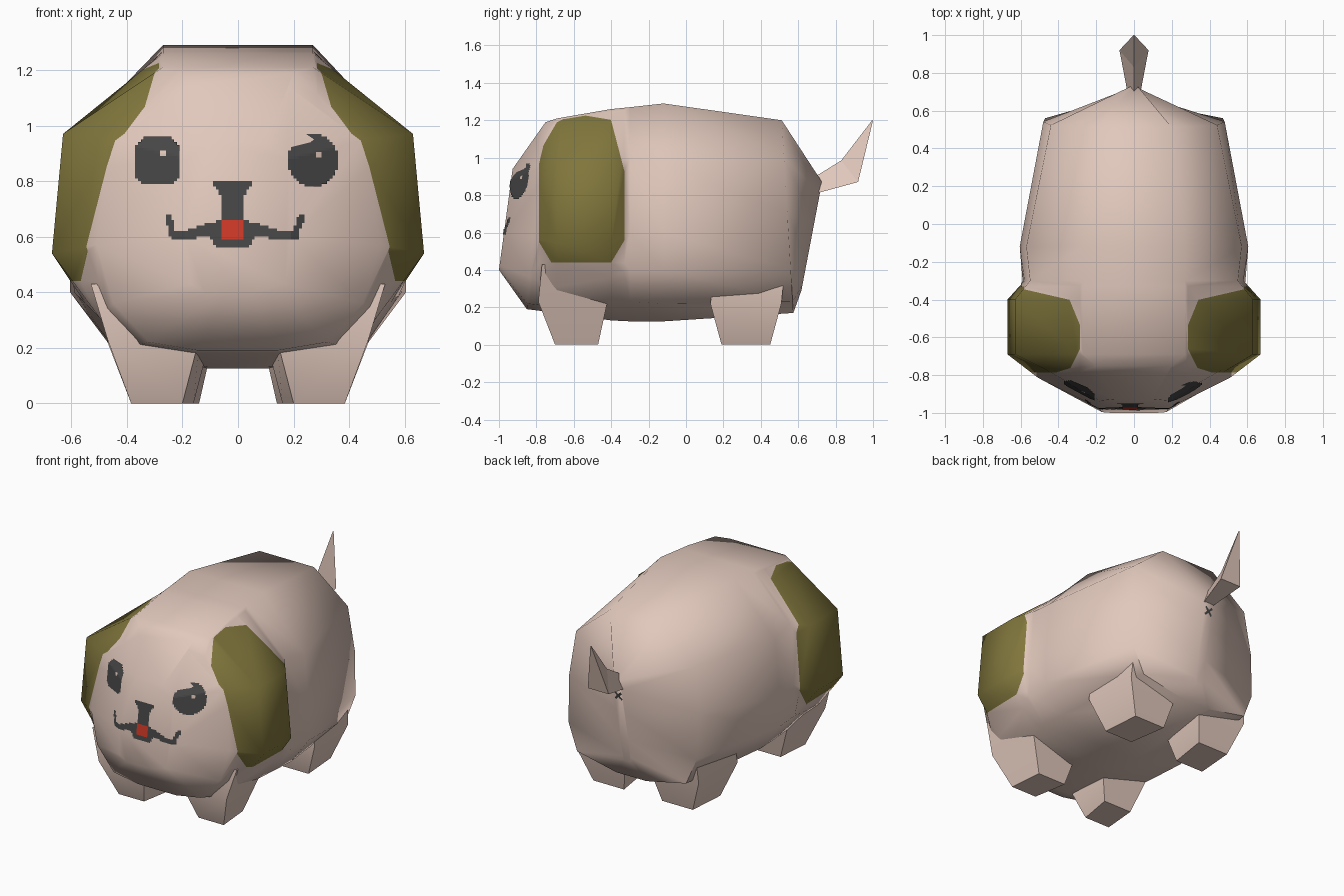
import bpy, bmesh, math
from mathutils import Vector
from mathutils.bvhtree import BVHTree

if "Cube" in bpy.data.objects:
    bpy.data.objects.remove(bpy.data.objects["Cube"])


def material(name, rgb):
    m = bpy.data.materials.new(name)
    m.diffuse_color = (*rgb, 1)
    m.use_nodes = True
    m.node_tree.nodes["Principled BSDF"].inputs["Base Color"].default_value = m.diffuse_color
    return m


PINK = material("pale_pink", (0.75, 0.575, 0.50))
OLIVE = material("olive", (0.215, 0.18, 0.045))
DARK = material("charcoal", (0.062, 0.062, 0.062))
RED = material("red", (0.62, 0.04, 0.02))


def make_object(name, bm, mats, angle=None):
    me = bpy.data.meshes.new(name)
    bm.to_mesh(me)
    ob = bpy.data.objects.new(name, me)
    bpy.context.collection.objects.link(ob)
    for m in mats:
        me.materials.append(m)
    if angle:
        bpy.ops.object.select_all(action='DESELECT')
        ob.select_set(True)
        bpy.context.view_layer.objects.active = ob
        bpy.ops.object.shade_smooth_by_angle(angle=math.radians(angle))
    return ob


def loft(rings):
    """Skin closed rings of equal length and cap both ends."""
    bm = bmesh.new()
    vs = [[bm.verts.new(p) for p in r] for r in rings]
    n = len(vs[0])
    for a, b in zip(vs, vs[1:]):
        for i in range(n):
            j = (i + 1) % n
            bm.faces.new((a[i], a[j], b[j], b[i]))
    bm.faces.new(vs[0])
    bm.faces.new(vs[-1])
    bmesh.ops.recalc_face_normals(bm, faces=bm.faces)
    return bm


# Body and head: y at z = 0.4, lean of the ring, half outline (x, z) top to bottom
SECTIONS = [
    (-1.00, 0.135, (.10, .94), (.18, .88), (.19, .60), (.17, .43), (.12, .40), (.05, .40)),
    (-0.83, 0.10, (.20, 1.19), (.46, .95), (.51, .57), (.45, .36), (.32, .22), (.14, .19)),
    (-0.69, 0.00, (.27, 1.21), (.63, .97), (.67, .54), (.50, .31), (.40, .20), (.14, .17)),
    (-0.40, 0.00, (.27, 1.26), (.63, .97), (.67, .54), (.55, .36), (.45, .22), (.11, .13)),
    (-0.30, 0.00, (.27, 1.27), (.55, 1.0), (.58, .60), (.59, .40), (.47, .23), (.11, .125)),
    (-0.12, 0.00, (.27, 1.29), (.57, .97), (.605, .60), (.605, .40), (.47, .22), (.11, .125)),
    (0.56, -0.06, (.20, 1.20), (.44, 1.0), (.48, .70), (.47, .40), (.40, .23), (.11, .17)),
    (0.638, 0.19, (.02, .87), (.03, .81), (.03, .65), (.03, .45), (.03, .32), (.02, .29)),
]
rings = []
for y0, lean, *half in SECTIONS:
    right = [(x, y0 + lean * (z - .4), z) for x, z in half]
    rings.append(right + [(-x, y, z) for x, y, z in reversed(right)])
bm = loft(rings)
surface = BVHTree.FromBMesh(bm)

# Ear patches cut into the head: planes as point and outward normal
EAR_PLANES = [
    ((0, -.785, 0), (0, -1, 0)), ((0, -.33, 0), (0, 1, 0)),
    ((0, 0, .44), (0, 0, -1)), ((.285, 0, 0), (-1, 0, 0)),
    ((0, -.79, .95), (0, -.25, .06)), ((0, -.33, .93), (0, .23, .06)),
    ((.28, -.55, 0), (-.17, .07, 0)), ((.28, -.65, 0), (-.1, -.05, 0)),
    ((0, -.78, .54), (0, -.1, -.06)), ((0, -.34, .54), (0, .1, -.06)),
]
for side in (1, -1):
    faces = [f for f in bm.faces if f.calc_center_median().x * side > 0.05]
    for co, no in EAR_PLANES:
        co, no = Vector((co[0] * side, *co[1:])), Vector((no[0] * side, *no[1:]))
        geom = set(faces)
        for f in faces:
            geom.update(f.edges)
            geom.update(f.verts)
        cut = bmesh.ops.bisect_plane(bm, geom=list(geom), dist=1e-5, plane_co=co, plane_no=no)
        found = {f for f in cut['geom'] if isinstance(f, bmesh.types.BMFace)}
        faces = [f for f in found if (f.calc_center_median() - co).dot(no) < 0]
    for f in faces:
        f.material_index = 1
make_object("body", bm, [PINK, OLIVE], 70)

# Legs: tapered blocks, each level is x0, x1, y0, y1, z
FRONT = [(.20, .385, -.70, -.47, 0), (.14, .47, -.79, -.42, .23), (.20, .53, -.77, -.38, .43)]
BACK = [(.18, .385, .19, .45, 0), (.13, .47, .13, .51, .22), (.20, .46, .16, .53, .42)]
for name, levels in (("front_leg", FRONT), ("back_leg", BACK)):
    for side, label in ((1, "right"), (-1, "left")):
        # the rear edge of each foot sits slightly closer to the middle
        leg = loft([[(side * x0, y0, z), (side * x1, y0, z),
                     (side * (x1 - .02), y1, z), (side * (x0 - .04), y1, z)]
                    for x0, x1, y0, y1, z in levels])
        make_object(f"{name}_{label}", leg, [PINK], 35)

# Tail: bent three-sided spike
tail = loft([[(0, .66, .88), (.035, .70, .81), (-.035, .70, .81)],
             [(0, .83, .985), (.077, .92, .87), (-.077, .92, .87)],
             [(0, .995, 1.2), (.002, 1, 1.2), (-.002, 1, 1.2)]])
make_object("tail", tail, [PINK])


# Painted details: thin pixel plates laid on the body surface
def decal(name, inside, box, mat, lift=.004, cell=.01, facing=-1):
    x0, x1, z0, z1 = box
    d = bmesh.new()
    verts = {}

    def vert(i, j):
        if (i, j) not in verts:
            x, z = x0 + i * cell, z0 + j * cell
            hit = surface.ray_cast(Vector((x, 3 * facing, z)), Vector((0, -facing, 0)))[0]
            verts[i, j] = d.verts.new((x, hit.y + facing * lift, z)) if hit else None
        return verts[i, j]

    for i in range(round((x1 - x0) / cell)):
        for j in range(round((z1 - z0) / cell)):
            if inside(x0 + (i + .5) * cell, z0 + (j + .5) * cell):
                q = [vert(i, j), vert(i + 1, j), vert(i + 1, j + 1), vert(i, j + 1)]
                if all(q):
                    d.faces.new(q if facing < 0 else q[::-1])
    make_object(name, d, [mat])


def strokes(*lines):
    """Test for points near any line (xa, za, xb, zb, radius)."""
    def inside(x, z):
        p = Vector((x, z))
        for xa, za, xb, zb, r in lines:
            a, ab = Vector((xa, za)), Vector((xb - xa, zb - za))
            t = max(0, min(1, (p - a).dot(ab) / ab.length_squared))
            if (p - a - ab * t).length < r:
                return True
        return False
    return inside


def everywhere(x, z):
    return True


decal("eye_right", lambda x, z: math.hypot((x - .27) / .093, (z - .875) / .097) < 1,
      (.17, .37, .77, .98), DARK)
decal("eye_left", lambda x, z: abs(x + .29) + abs(z - .875) < .135,
      (-.37, -.21, .79, .96), DARK)
decal("eye_glint_right", everywhere, (.28, .30, .885, .905), PINK, .007)
decal("eye_glint_left", everywhere, (-.28, -.26, .89, .91), PINK, .007)

mouth_lines = strokes((-.25, .67, -.235, .61, .012), (-.235, .61, -.17, .605, .015),
                      (-.17, .61, -.08, .635, .02), (-.08, .62, .04, .62, .035),
                      (.04, .635, .13, .61, .02), (.13, .605, .205, .605, .015),
                      (.205, .61, .23, .67, .012), (-.07, .583, .03, .583, .02))


def nose_and_mouth(x, z):
    nose = z > .64 and abs(x + .02) < (.072 if z > .775 else .036 + max(0, z - .73) * .5)
    return nose or mouth_lines(x, z)


decal("nose_and_mouth", nose_and_mouth, (-.27, .25, .56, .80), DARK)
decal("tongue", everywhere, (-.06, .02, .59, .655), RED, .007)
decal("rear_mark", strokes((-.02, .74, .02, .78, .007), (-.02, .78, .02, .74, .007)),
      (-.032, .032, .728, .792), DARK, cell=.004, facing=1)
